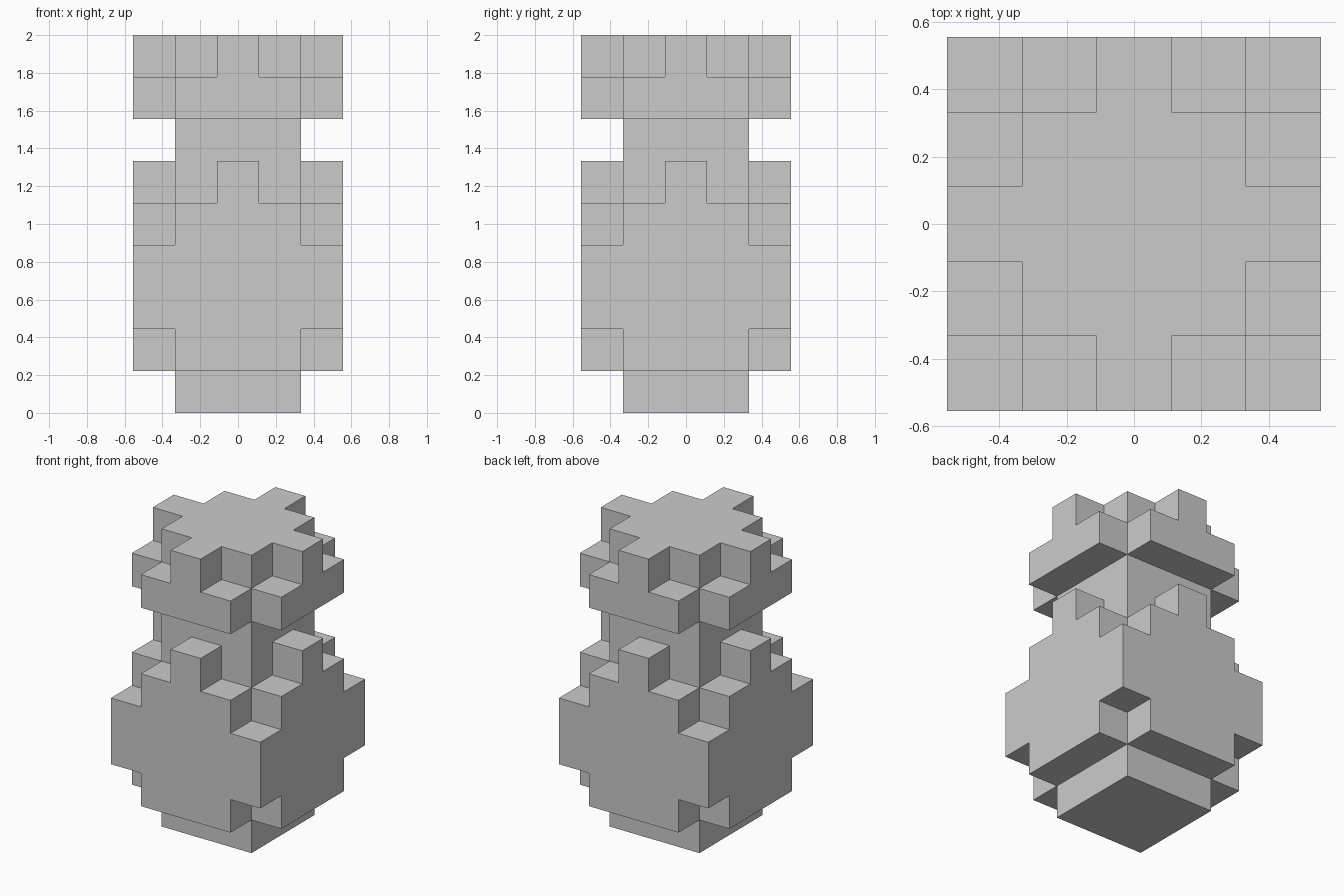
import bpy
import bmesh
import math
from mathutils import Vector

cube = bpy.data.objects.get("Cube")
if cube:
    bpy.data.objects.remove(cube, do_unlink=True)

UNIT = 2 / 9  # edge of one block

grey = bpy.data.materials.new("plain grey")
colour = (0.6, 0.6, 0.6, 1)
grey.diffuse_color = colour
grey.use_nodes = True
grey.node_tree.nodes["Principled BSDF"].inputs["Base Color"].default_value = colour


# Layer footprints, as tests on block coordinates from -2 to 2
def core(x, y):
    return max(abs(x), abs(y)) <= 1


def full(x, y):
    return True


def notched(x, y):
    return abs(x) + abs(y) < 4


def side_blocks(x, y):
    return abs(x) + abs(y) == 2 and x * y == 0


def crown(x, y):
    return core(x, y) or side_blocks(x, y)


def add_part(name, base, layers):
    """Stack footprints from layer `base` and skin only the outer faces."""
    cells = {(x, y, base + i)
             for i, inside in enumerate(layers)
             for x in range(-2, 3) for y in range(-2, 3) if inside(x, y)}
    bm = bmesh.new()
    for cell in cells:
        centre = Vector(cell) + Vector((0, 0, 0.5))
        for axis in range(3):
            for sign in (-1, 1):
                n = Vector((0, 0, 0))
                n[axis] = sign
                if tuple(int(c) for c in Vector(cell) + n) in cells:
                    continue
                u = Vector((n.y, n.z, n.x))
                v = n.cross(u)
                corners = [centre + (n + a * u + b * v) / 2
                           for a, b in ((-1, -1), (1, -1), (1, 1), (-1, 1))]
                bm.faces.new([bm.verts.new(c * UNIT) for c in corners])
    # Join the squares into clean flat faces
    bmesh.ops.remove_doubles(bm, verts=bm.verts, dist=0.001)
    bmesh.ops.dissolve_limit(bm, angle_limit=math.radians(1),
                             verts=bm.verts, edges=bm.edges)
    mesh = bpy.data.meshes.new(name)
    bm.to_mesh(mesh)
    bm.free()
    mesh.materials.append(grey)
    bpy.context.collection.objects.link(bpy.data.objects.new(name, mesh))


add_part("foot", 0, [core])
add_part("body", 1, [notched, full, full, notched, side_blocks])
add_part("neck", 5, [core, core])
add_part("head", 7, [notched, crown])
